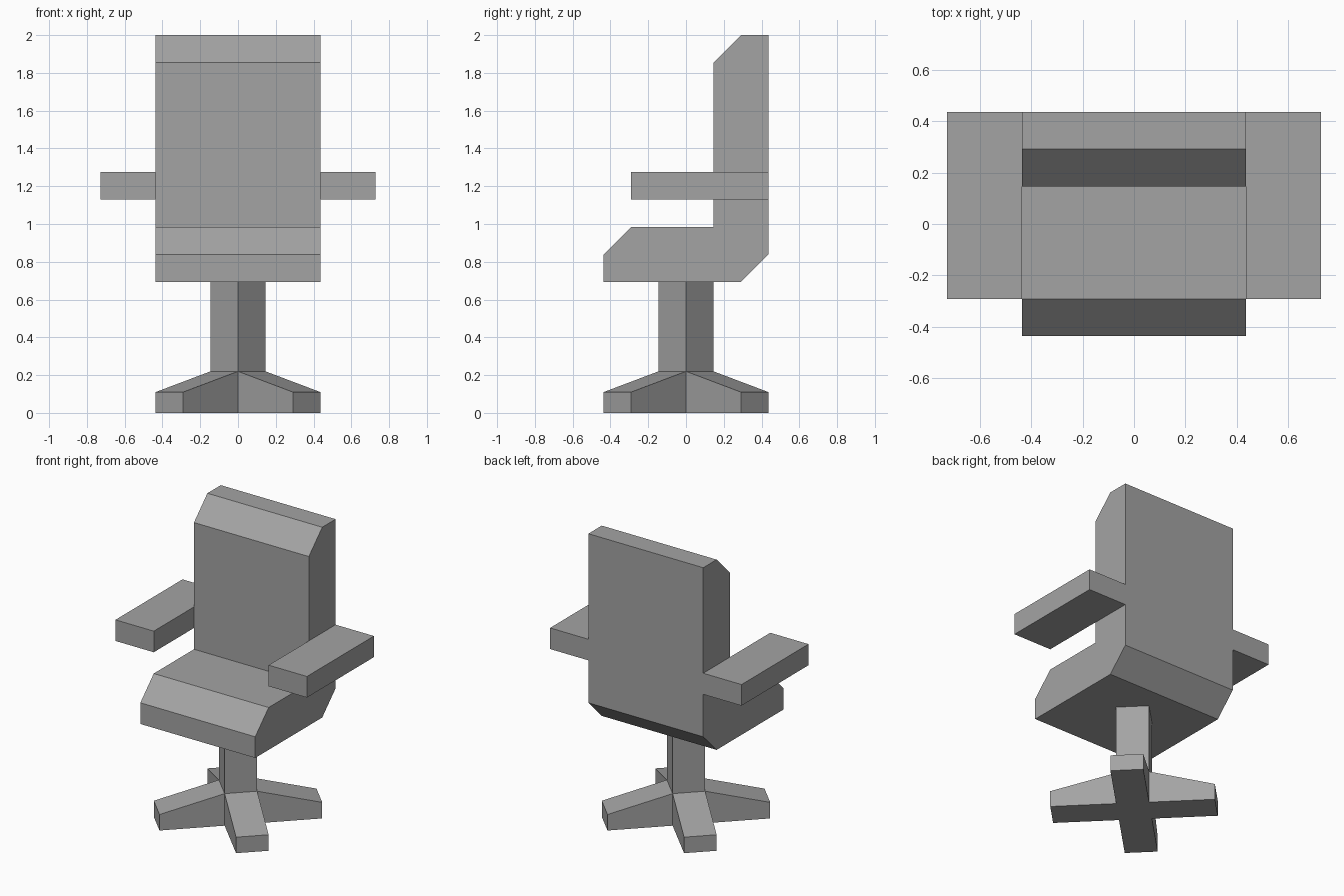
import bpy, bmesh
from math import radians
from mathutils import Matrix, Vector

if "Cube" in bpy.data.objects:
    bpy.data.objects.remove(bpy.data.objects["Cube"])

U = 0.1455           # modelling unit: most sizes are multiples of it
HALF = 3 * U         # half width of the seat
BOTTOM = 0.693       # underside of the seat

grey = bpy.data.materials.new("dark_grey")
grey.diffuse_color = (0.37, 0.37, 0.37, 1)
grey.use_nodes = True
grey.node_tree.nodes["Principled BSDF"].inputs["Base Color"].default_value = grey.diffuse_color


def finish(name, bm):
    bmesh.ops.recalc_face_normals(bm, faces=bm.faces)
    mesh = bpy.data.meshes.new(name)
    bm.to_mesh(mesh)
    bm.free()
    mesh.materials.append(grey)
    obj = bpy.data.objects.new(name, mesh)
    bpy.context.collection.objects.link(obj)
    return obj


def box(bm, lo, hi):
    lo, hi = Vector(lo), Vector(hi)
    mat = Matrix.Translation((lo + hi) / 2) @ Matrix.Diagonal((*(hi - lo), 1))
    bmesh.ops.create_cube(bm, size=1, matrix=mat)


# Seat and backrest: one chamfered L-shaped side profile (y, z) extruded in x
profile = [(-HALF, BOTTOM), (2 * U, BOTTOM), (HALF, BOTTOM + U), (HALF, 2.0), (2 * U, 2.0),
           (U, 2.0 - U), (U, BOTTOM + 2 * U), (-2 * U, BOTTOM + 2 * U), (-HALF, BOTTOM + U)]
bm = bmesh.new()
side = bm.faces.new([bm.verts.new((-HALF, y, z)) for y, z in profile])
ext = bmesh.ops.extrude_face_region(bm, geom=[side], use_keep_orig=True)
bmesh.ops.translate(bm, vec=(2 * HALF, 0, 0),
                    verts=[g for g in ext["geom"] if isinstance(g, bmesh.types.BMVert)])
finish("seat_and_back", bm)

# Armrests on both sides
for name, s in (("left_armrest", -1), ("right_armrest", 1)):
    bm = bmesh.new()
    x0, x1 = sorted((s * HALF, s * 5 * U))
    box(bm, (x0, -2 * U, 1.13), (x1, HALF, 1.275))
    finish(name, bm)

# Pedestal: square hub, its sides pulled out into tapered feet, its top into the column
h = U / 2 ** 0.5     # half width of the square column
bm = bmesh.new()
box(bm, (-h, -h, 0), (h, h, 0.22))
bm.normal_update()
for face in list(bm.faces):
    n = face.normal.copy()
    if n.z < -0.5:
        continue
    new = bmesh.ops.extrude_discrete_faces(bm, faces=[face])["faces"][0]
    if n.z > 0.5:
        for v in new.verts:
            v.co.z = BOTTOM
    else:
        for v in new.verts:
            v.co += n * 4 * h
            v.co.z = min(v.co.z, 0.11)
bmesh.ops.remove_doubles(bm, verts=bm.verts, dist=1e-4)
bmesh.ops.rotate(bm, verts=bm.verts, matrix=Matrix.Rotation(radians(45), 3, 'Z'))
finish("pedestal", bm)
